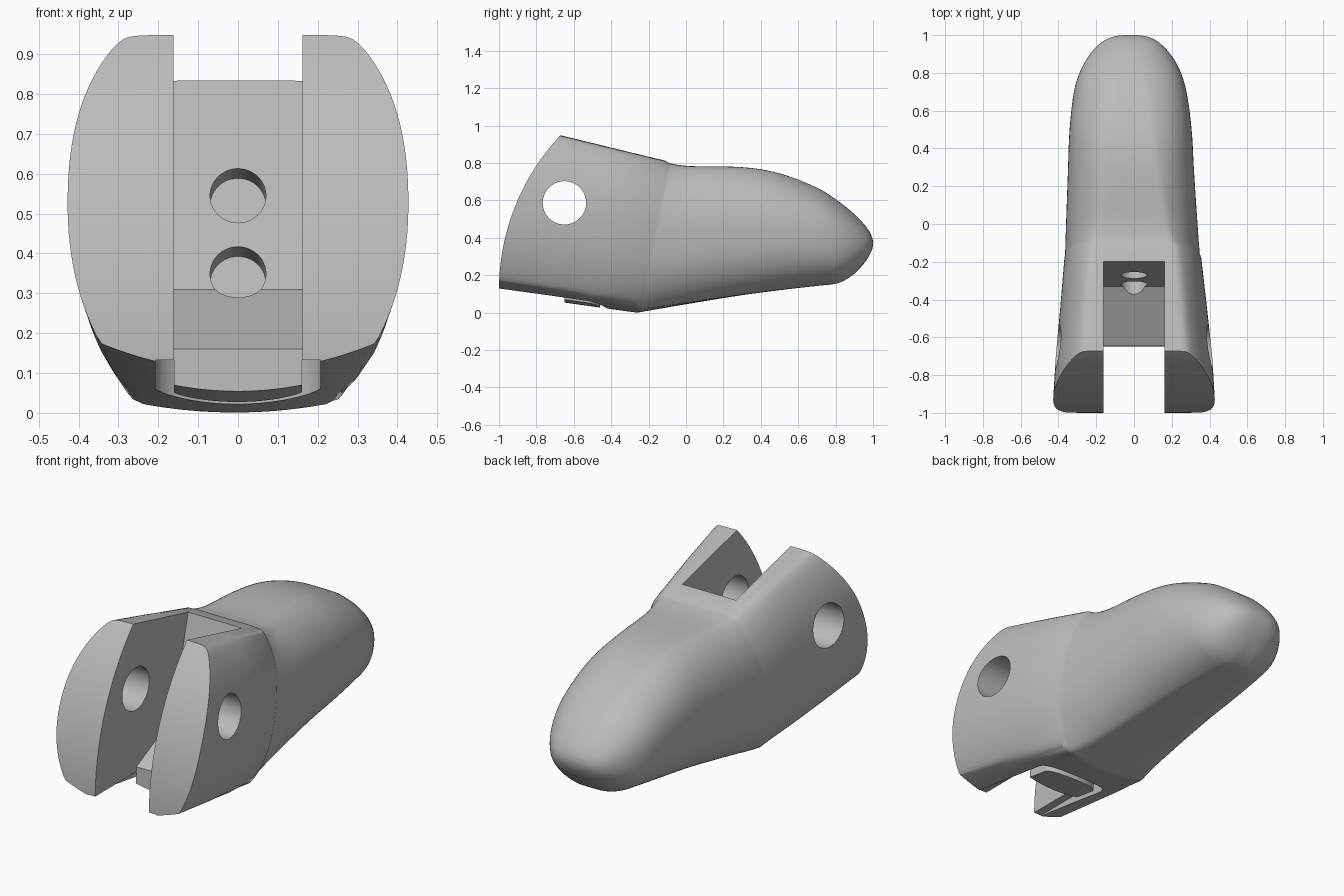
import bpy, bmesh, math
from mathutils import Vector, Matrix

cube = bpy.data.objects.get("Cube")
if cube:
    bpy.data.objects.remove(cube)

grey = bpy.data.materials.new("plain_grey")
grey.use_nodes = True
COLOUR = (0.5, 0.5, 0.5, 1)
grey.diffuse_color = COLOUR
grey.node_tree.nodes["Principled BSDF"].inputs["Base Color"].default_value = COLOUR


def make_object(name, bm):
    bmesh.ops.recalc_face_normals(bm, faces=bm.faces)
    mesh = bpy.data.meshes.new(name)
    bm.to_mesh(mesh)
    bm.free()
    mesh.materials.append(grey)
    obj = bpy.data.objects.new(name, mesh)
    bpy.context.collection.objects.link(obj)
    return obj


def spline(rows, steps):
    """Smooth rows of numbers with a Catmull-Rom curve."""
    out = []
    for i in range(len(rows) - 1):
        quad = [rows[max(i - 1, 0)], rows[i], rows[i + 1], rows[min(i + 2, len(rows) - 1)]]
        for s in range(steps):
            t = s / steps
            out.append([b + 0.5 * t * (c - a + t * (2 * a - 5 * b + 4 * c - d + t * (3 * (b - c) + d - a)))
                        for a, b, c, d in zip(*quad)])
    return out + [list(rows[-1])]


def soft_min(a, b, blend):
    return (a + b - math.sqrt((a - b) ** 2 + blend ** 2)) / 2


def section(row, count=128):
    """Tall rounded section, trimmed flat on top and to a shallow arch below."""
    top_y, top_z, low_y, low_z, half, shift, power, stretch = row
    bulge = stretch - 1
    points = []
    for i in range(count):
        a = 2 * math.pi * i / count
        c, s = math.cos(a), math.sin(a)
        u = math.copysign(abs(c) ** (2 / power), c)
        v = math.copysign(abs(s) ** (2 / power), s)
        h = 0.5 + v * stretch / 2
        if v > 0:
            h = soft_min(h, 1, 0.1 * bulge)
        else:
            h = max(h, 0.4 * bulge * u * u)
        points.append((u * half + shift, low_y + (top_y - low_y) * h, low_z + (top_z - low_z) * h))
    return points


def prism(name, points, low, high, axis):
    """Extrude a flat outline along x or z."""
    bm = bmesh.new()
    place = (lambda p: (low, p[0], p[1])) if axis == "x" else (lambda p: (p[0], p[1], low))
    face = bm.faces.new([bm.verts.new(place(p)) for p in points])
    moved = bmesh.ops.extrude_face_region(bm, geom=[face])["geom"]
    offset = Vector((high - low, 0, 0)) if axis == "x" else Vector((0, 0, high - low))
    bmesh.ops.translate(bm, vec=offset, verts=[v for v in moved if isinstance(v, bmesh.types.BMVert)])
    return make_object(name, bm)


def rod(name, centre, direction, radius, length):
    bm = bmesh.new()
    turn = Vector(direction).to_track_quat("Z", "Y").to_matrix().to_4x4()
    bmesh.ops.create_cone(bm, cap_ends=True, segments=64, radius1=radius, radius2=radius,
                          depth=length, matrix=Matrix.Translation(centre) @ turn)
    return make_object(name, bm)


# Body: straight knuckle sleeve, small step at the seam, then the rounded fingertip
# top y, top z, bottom y, bottom z, half width, x shift, squareness, stretch
sleeve = [(-1.1, 1.055, -1.1, 0.118, 0.438, 0, 2.2, 1.3),
          (-0.67, 0.95, -0.72, 0.064, 0.414, 0, 2.2, 1.3),
          (-0.4, 0.884, -0.5, 0.033, 0.389, -0.002, 2.25, 1.26),
          (-0.11, 0.813, -0.27, 0.001, 0.363, -0.006, 2.3, 1.2)]
tip = [(-0.09, 0.8, -0.255, 0.001, 0.357, -0.008, 2.35, 1.16),
       (0.02, 0.784, -0.1, 0.028, 0.35, -0.011, 2.4, 1.1),
       (0.3, 0.778, 0.25, 0.086, 0.334, -0.016, 2.4, 1.06),
       (0.5, 0.745, 0.5, 0.12, 0.323, -0.018, 2.4, 1.04),
       (0.7, 0.668, 0.7, 0.143, 0.298, -0.02, 2.3, 1.03),
       (0.82, 0.592, 0.81, 0.157, 0.262, -0.02, 2.3, 1.02),
       (0.91, 0.517, 0.89, 0.2, 0.212, -0.02, 2.2, 1.01),
       (0.97, 0.45, 0.955, 0.267, 0.15, -0.02, 2.2, 1),
       (0.993, 0.408, 0.99, 0.325, 0.09, -0.02, 2.1, 1),
       (1.0, 0.38, 1.0, 0.36, 0.03, -0.02, 2, 1)]
bm = bmesh.new()
rings = [[bm.verts.new(p) for p in section(r)] for r in sleeve + spline(tip, 5)]
for a, b in zip(rings, rings[1:]):
    for i in range(len(a)):
        j = (i + 1) % len(a)
        bm.faces.new((a[i], a[j], b[j], b[i]))
bm.faces.new(rings[0])
bm.faces.new(rings[-1])
body = make_object("fingertip_body", bm)

# Curved front end
radius, arc_y, arc_z = 1.21, 0.21, 0.12
arc = []
for i in range(41):
    z = -0.3 + 1.5 * i / 40
    arc.append((arc_y - math.sqrt(radius ** 2 - (z - arc_z) ** 2), z))
cutters = [prism("front_cutter", arc + [(-1.8, 1.2), (-1.8, -0.3)], -0.8, 0.8, "x")]

# Hinge slot with leaning back wall and sloped floor
slot = [(-1.5, -0.3), (-0.665, -0.3), (-0.645, 0.16), (-0.33, 0.31), (-0.2, 0.83),
        (-0.1, 1.23), (-1.5, 1.23)]
cutters.append(prism("slot_cutter", slot, -0.162, 0.162, "x"))


# Groove around the tab on the underside
def rounded_end(width, base, depth):
    return [(width * math.cos(math.pi * i / 24), base + depth * math.sin(math.pi * i / 24))
            for i in range(25)]


groove = ([(0.207, -1.3)] + rounded_end(0.207, -0.52, 0.1) + [(-0.207, -1.3), (-0.161, -1.3)]
          + rounded_end(0.161, -0.53, 0.07)[::-1] + [(0.161, -1.3)])
cutters.append(prism("groove_cutter", groove, -0.2, 0.133, "z"))

# Hinge pin hole and two blind cord holes square to the back wall
cutters.append(rod("pin_hole_cutter", (0, -0.65, 0.587), (1, 0, 0), 0.116, 2))
into_wall = Vector((0, 0.97, -0.243))
for z in (0.545, 0.349):
    wall_y = -0.33 + (z - 0.31) * 0.25
    cutters.append(rod("cord_hole_cutter", Vector((0, wall_y, z)), into_wall, 0.07, 0.2))

bpy.ops.object.select_all(action="DESELECT")
bpy.context.view_layer.objects.active = body
body.select_set(True)
for cutter in cutters:
    cutter.hide_render = True
    mod = body.modifiers.new("cut", "BOOLEAN")
    mod.operation = "DIFFERENCE"
    mod.solver = "EXACT"
    mod.object = cutter
    bpy.ops.object.modifier_apply(modifier=mod.name)
    bpy.data.objects.remove(cutter)

bpy.ops.object.shade_smooth_by_angle(angle=math.radians(30))
